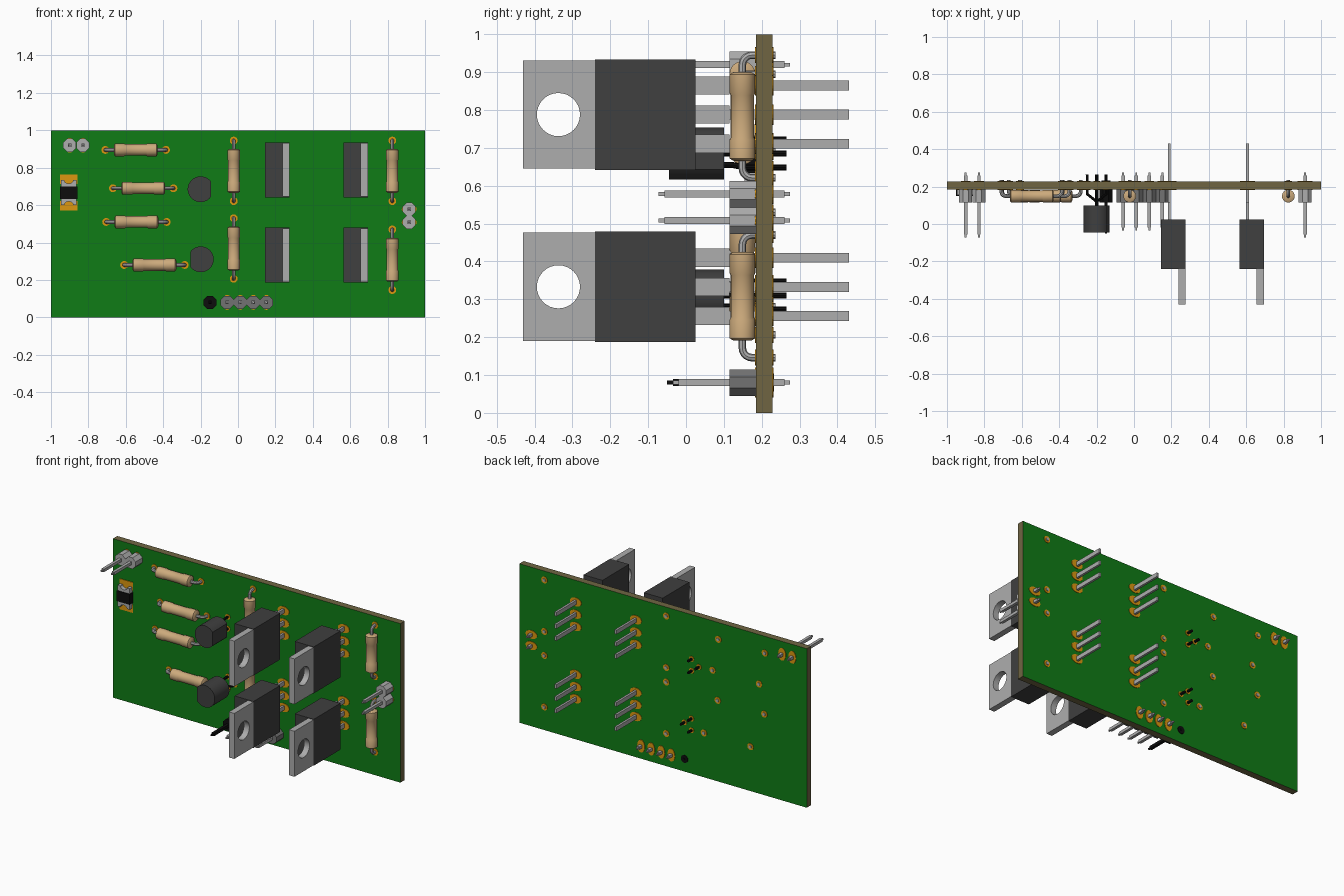
import bpy, bmesh, math
from mathutils import Matrix

if "Cube" in bpy.data.objects:
    bpy.data.objects.remove(bpy.data.objects["Cube"])

def mat(name, r, g, b):
    m = bpy.data.materials.new(name)
    m.diffuse_color = (r, g, b, 1)
    m.use_nodes = True
    m.node_tree.nodes["Principled BSDF"].inputs["Base Color"].default_value = m.diffuse_color
    return m

GREEN = mat("green_mask", 0.005, 0.2, 0.008)
EDGE = mat("board_edge", 0.16, 0.13, 0.055)
GOLD = mat("gold", 0.72, 0.31, 0.005)
TAN = mat("tan", 0.6, 0.4, 0.2)
DARK = mat("dark_plastic", 0.05, 0.05, 0.05)
BLACK = mat("black", 0.004, 0.004, 0.004)
STEEL = mat("steel", 0.42, 0.42, 0.42)
MID = mat("mid_grey", 0.17, 0.17, 0.17)
F, B = 0.185, 0.228      # front and back faces of the board

def smooth(ob):
    bpy.ops.object.select_all(action='DESELECT')
    ob.select_set(True)
    bpy.context.view_layer.objects.active = ob
    bpy.ops.object.shade_smooth_by_angle(angle=math.radians(40))

def finish(name, bm, material, soft=False):
    bmesh.ops.recalc_face_normals(bm, faces=bm.faces)
    me = bpy.data.meshes.new(name)
    bm.to_mesh(me)
    bm.free()
    me.materials.append(material)
    ob = bpy.data.objects.new(name, me)
    bpy.context.collection.objects.link(ob)
    if soft:
        smooth(ob)
    return ob

def prism(name, outline, y0, y1, material, soft=False):
    """Extrude an (x, z) outline along y."""
    bm = bmesh.new()
    f = bm.faces.new([bm.verts.new((x, y0, z)) for x, z in outline])
    r = bmesh.ops.extrude_face_region(bm, geom=[f])
    verts = [v for v in r["geom"] if isinstance(v, bmesh.types.BMVert)]
    bmesh.ops.translate(bm, vec=(0, y1 - y0, 0), verts=verts)
    return finish(name, bm, material, soft)

def box(name, x0, x1, y0, y1, z0, z1, material):
    return prism(name, [(x0, z0), (x1, z0), (x1, z1), (x0, z1)], y0, y1, material)

def ring(x, z, rx, rz, n, a0=0.0, a1=2 * math.pi, closed=True):
    k = n if closed else n - 1
    return [(x + rx * math.cos(a0 + (a1 - a0) * i / k),
             z + rz * math.sin(a0 + (a1 - a0) * i / k)) for i in range(n)]

def curve_mesh(name, cu, material, matrix=Matrix()):
    tmp = bpy.data.objects.new(name + "_tmp", cu)
    bpy.context.collection.objects.link(tmp)
    dg = bpy.context.evaluated_depsgraph_get()
    me = bpy.data.meshes.new_from_object(tmp.evaluated_get(dg))
    bpy.data.objects.remove(tmp)
    me.materials.clear()
    me.materials.append(material)
    ob = bpy.data.objects.new(name, me)
    ob.matrix_world = matrix
    bpy.context.collection.objects.link(ob)
    return ob

def spline(cu, pts, cyclic=False):
    s = cu.splines.new('POLY')
    s.points.add(len(pts) - 1)
    for p, c in zip(s.points, pts):
        p.co = (*c, 1)
    s.use_cyclic_u = cyclic

def wire(name, pts, r, material):
    cu = bpy.data.curves.new(name, 'CURVE')
    cu.dimensions = '3D'
    cu.bevel_depth, cu.bevel_resolution, cu.use_fill_caps = r, 2, True
    spline(cu, pts)
    smooth(curve_mesh(name, cu, material))

def pad(x, z, rx, rz):
    prism("solder_pad", ring(x, z, rx, rz, 20), F - 0.003, B + 0.003, GOLD)

# circuit board with green faces and bare edges
board = box("board", -1, 1, F, B, 0, 1, GREEN)
board.data.materials.append(EDGE)
for p in board.data.polygons:
    p.material_index = 0 if abs(p.normal.y) > 0.5 else 1

# resistors: dumbbell body on a bent wire
def resistor(x, z, vertical):
    half, r, yc = 0.117, 0.034, 0.149
    prof = [(-half, 0), (-half, .024), (-half + .006, r), (-.062, r), (-.056, .031),
            (.056, .031), (.062, r), (half - .006, r), (half, .024), (half, 0)]
    turn = Matrix.Translation((x, yc, z))
    if vertical:
        turn = turn @ Matrix.Rotation(-math.pi / 2, 4, 'Y')
    bm = bmesh.new()
    vs = [bm.verts.new((u, v, 0)) for u, v in prof]
    es = [bm.edges.new(e) for e in zip(vs, vs[1:])]
    bmesh.ops.spin(bm, geom=vs + es, axis=(1, 0, 0), cent=(0, 0, 0),
                   angle=2 * math.pi, steps=24)
    bmesh.ops.remove_doubles(bm, verts=bm.verts, dist=1e-5)
    bm.transform(turn)
    finish("resistor_body", bm, TAN, True)
    end, c = 0.162, 0.025
    bend = [(end - c + c * math.sin(a), c - c * math.cos(a))
            for a in (i * math.pi / 10 for i in range(6))]
    right = bend + [(end, B + 0.008 - yc)]
    path = [(-u, v, 0) for u, v in reversed(right)] + [(u, v, 0) for u, v in right]
    wire("resistor_lead", [turn.to_3x3() @ bm_v + turn.translation for bm_v in map(
        lambda p: Matrix.Translation(p).translation, path)], 0.01, STEEL)
    for s in (-end, end):
        pad(x + (0 if vertical else s), z + (s if vertical else 0), 0.021, 0.021)

for x, z, v in [(-.547, .895, 0), (-.507, .69, 0), (-.543, .51, 0), (-.447, .28, 0),
                (-.023, .783, 1), (-.023, .368, 1), (.825, .783, 1), (.825, .308, 1)]:
    resistor(x, z, v)

# power transistors: block, drilled metal tab, three stepped legs
def power_transistor(x, z):
    box("power_transistor_body", x, x + .131, -.24, .025, z - .146, z + .146, DARK)
    cu = bpy.data.curves.new("tab", 'CURVE')
    cu.dimensions, cu.fill_mode, cu.extrude = '2D', 'BOTH', 0.019
    spline(cu, [(-.43, -.143, 0), (-.235, -.143, 0), (-.235, .143, 0), (-.43, .143, 0)], True)
    spline(cu, [(a, b, 0) for a, b in ring(-.337, 0, .057, .057, 32)], True)
    m = Matrix(((0, 0, 1, x + .111), (1, 0, 0, 0), (0, 1, 0, z), (0, 0, 0, 1)))
    smooth(curve_mesh("power_transistor_tab", cu, STEEL, m))
    px = x + .043
    for dz in (-.077, 0, .077):
        box("leg_shoulder", px - .007, px + .007, .02, .115, z + dz - .024, z + dz + .024, STEEL)
        box("leg", px - .007, px + .007, .11, .43, z + dz - .013, z + dz + .013, STEEL)
        pad(px, z + dz, .04, .027)

for x in (.145, .564):
    for z in (.788, .333):
        power_transistor(x, z)

# small transistors: D-shaped body and three splayed legs
def small_transistor(x, z, s):
    a = math.radians(38)
    arc = ring(0, 0, .069, .069, 28, a, 2 * math.pi - a, False)
    prism("small_transistor_body", [(x + s * u, z + v) for u, v in arc],
          -.045, .1, DARK, True)
    for dx, dz in ((0, .037), (0, -.037), (-.05, 0)):
        tx, tz = x + s * dx, z + dz
        wire("small_transistor_leg", [(x, .09, z + dz * .8), (x, .12, z + dz * .8),
             (tx, .16, tz), (tx, .265, tz)], .008, BLACK)
        pad(tx, tz, .017, .017)

small_transistor(-.2, .685, 1)
small_transistor(-.199, .31, -1)

# pin headers: octagonal collar with a square pin
def header_pin(x, z, collar, pin, y0, y1, upright=True):
    prism("header_collar", ring(x, z, .038, .038, 8, math.pi / 8, math.pi * 2.125),
          .115, F, collar)
    h = .009
    for a, b, k in ((y0 + .015, y1 - .015, 1), (y0, y1, .55)):
        box("header_pin", x - h * k, x + h * k, a, b, z - h * k, z + h * k, pin)
    rx, rz = (.026, .04) if upright else (.04, .026)
    if pin is STEEL:
        pad(x, z, rx, rz)
    else:
        prism("black_pad", ring(x, z, .024, .024, 16), B, B + .004, BLACK)

for x in (-.9, -.829):
    header_pin(x, .92, STEEL, STEEL, -.072, .275)
for z in (.578, .508):
    header_pin(.915, z, STEEL, STEEL, -.072, .275, False)
for i in range(4):
    header_pin(-.058 + .07 * i, .08, MID, STEEL, -.035, .275)
header_pin(-.15, .08, BLACK, BLACK, -.05, .235)

# surface-mount part: black middle, notched metal ends, gold pads
cx, cz = -.905, .667
box("chip_middle", cx - .046, cx + .046, .15, F, cz - .033, cz + .033, BLACK)
for s in (1, -1):
    notch = ring(0, .066, .024, .018, 9, math.pi * 2, math.pi, False)
    shape = [(-.042, .066), (-.042, .03), (.042, .03), (.042, .066)] + notch
    prism("chip_end", [(cx + u, cz + s * v) for u, v in shape], .155, F, STEEL)
    z0, z1 = sorted((cz + s * .045, cz + s * .096))
    box("chip_pad", cx - .046, cx + .046, F - .004, F + .002, z0, z1, GOLD)
